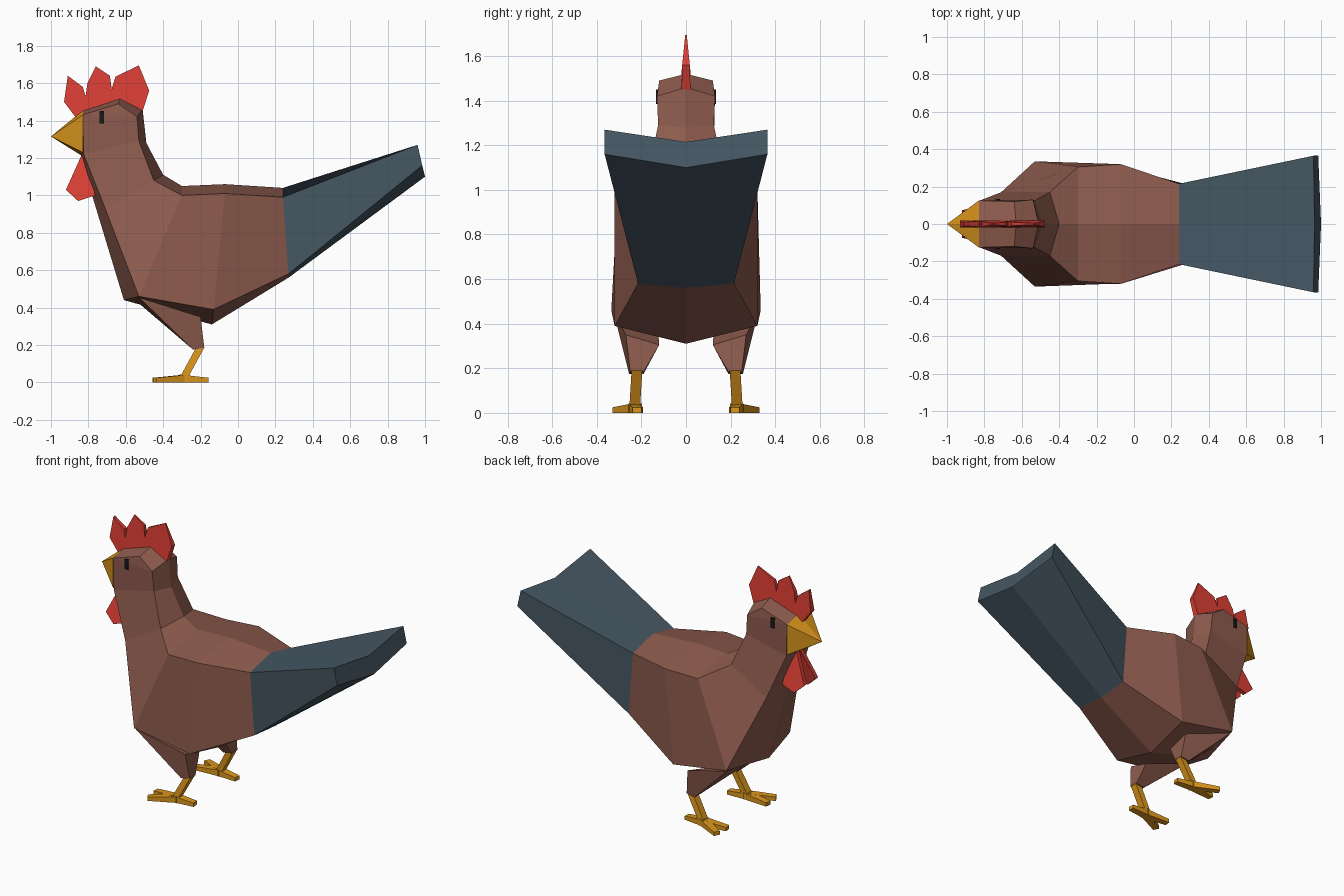
import bpy, bmesh
from mathutils import Vector

if "Cube" in bpy.data.objects:
    bpy.data.objects.remove(bpy.data.objects["Cube"])


def material(name, rgb):
    m = bpy.data.materials.new(name)
    m.diffuse_color = (*rgb, 1)
    m.use_nodes = True
    m.node_tree.nodes["Principled BSDF"].inputs["Base Color"].default_value = m.diffuse_color
    return m


BROWN = material("brown_feathers", (0.27, 0.105, 0.075))
BLUE = material("tail_feathers", (0.06, 0.095, 0.125))
RED = material("red_skin", (0.72, 0.05, 0.035))
ORANGE = material("orange_horn", (0.72, 0.31, 0.012))
BLACK = material("eye_black", (0.01, 0.01, 0.01))


def loft(name, rings, mat, cap_start=True, cap_end=True):
    """Skin a list of equal-length closed rings."""
    bm = bmesh.new()
    vs = [[bm.verts.new(p) for p in r] for r in rings]
    n = len(rings[0])
    for a, b in zip(vs, vs[1:]):
        for i in range(n):
            j = (i + 1) % n
            bm.faces.new((a[i], a[j], b[j], b[i]))
    if cap_start:
        bm.faces.new(vs[0])
    if cap_end:
        bm.faces.new(vs[-1])
    bmesh.ops.remove_doubles(bm, verts=bm.verts, dist=1e-4)
    bmesh.ops.recalc_face_normals(bm, faces=bm.faces)
    me = bpy.data.meshes.new(name)
    bm.to_mesh(me)
    bm.free()
    me.materials.append(mat)
    ob = bpy.data.objects.new(name, me)
    bpy.context.collection.objects.link(ob)
    return ob


def sym(c, s, s2, c2):
    """Six-sided ring from centre, side, side, centre points."""
    flip = lambda p: (p[0], -p[1], p[2])
    return [c, s, s2, c2, flip(s2), flip(s)]


def bar(name, a, b, sa, sb, mat, axes):
    """Tapered square bar from a to b; axes span the cross-section."""
    u, v = Vector(axes[0]), Vector(axes[1])
    ring = lambda p, s: [Vector(p) + u * i * s[0] + v * j * s[1]
                         for i, j in ((-1, -1), (1, -1), (1, 1), (-1, 1))]
    return loft(name, [ring(a, sa), ring(b, sb)], mat)


# Body and neck, from the neck top to the tail root
neck_top = sym((-0.84, 0, 1.22), (-0.825, 0.125, 1.22), (-0.53, 0.125, 1.29), (-0.49, 0, 1.28))
tail_root = sym((0.27, 0, 0.56), (0.27, 0.215, 0.58), (0.24, 0.215, 0.99), (0.24, 0, 1.04))
loft("body", [
    neck_top,
    sym((-0.78, 0, 1.0), (-0.71, 0.17, 0.93), (-0.45, 0.17, 1.08), (-0.40, 0, 1.11)),
    sym((-0.61, 0, 0.44), (-0.53, 0.335, 0.46), (-0.30, 0.305, 1.0), (-0.30, 0, 1.05)),
    sym((-0.14, 0, 0.31), (-0.13, 0.32, 0.39), (-0.07, 0.32, 1.01), (-0.07, 0, 1.06)),
    tail_root], BROWN)

# Head with a ridged crown
crown, crown_side = (-0.63, 0, 1.52), (-0.64, 0.12, 1.49)
loft("head", [
    neck_top,
    sym((-0.83, 0, 1.455), (-0.83, 0.125, 1.43), (-0.54, 0.13, 1.42), (-0.51, 0, 1.46)),
    sym(crown, crown_side, crown_side, crown)], BROWN, cap_end=False)

# Tail
loft("tail", [
    tail_root,
    sym((1.0, 0, 1.10), (0.985, 0.365, 1.16), (0.96, 0.365, 1.27), (0.965, 0, 1.215))], BLUE)

# Beak
tip = (-1.0, 0, 1.315)
loft("beak", [
    sym((-0.83, 0, 1.455), (-0.83, 0.125, 1.43), (-0.83, 0.125, 1.23), (-0.84, 0, 1.215)),
    [tip] * 6], ORANGE, cap_end=False)

# Comb, thinning towards its points
comb = [(-0.80, 1.42), (-0.87, 1.42), (-0.93, 1.50), (-0.91, 1.64), (-0.83, 1.58),
        (-0.815, 1.53), (-0.805, 1.60), (-0.76, 1.69), (-0.685, 1.64), (-0.675, 1.57),
        (-0.655, 1.635), (-0.53, 1.695), (-0.475, 1.56), (-0.51, 1.45), (-0.63, 1.47)]
loft("comb", [[(x, s * min(0.02, 0.003 + 0.1 * (1.70 - z)), z) for x, z in comb]
              for s in (-1, 1)], RED)

wattle = [(-0.83, 1.23), (-0.92, 1.03), (-0.855, 0.97), (-0.765, 1.0), (-0.78, 1.15)]
Y, Z, X = (0, 1, 0), (0, 0, 1), (1, 0, 0)
for side, s in (("left", -1), ("right", 1)):
    # Wattle, splayed outwards at the bottom
    loft(f"{side}_wattle", [[(x, s * (w + 0.22 * (1.23 - z)), z) for x, z in wattle]
                            for w in (0.0, 0.03)], RED)
    # Eye
    bar(f"{side}_eye", (-0.728, s * 0.11, 1.417), (-0.728, s * 0.134, 1.417),
        (0.012, 0.033), (0.012, 0.033), BLACK, (X, Z))
    # Thigh
    loft(f"{side}_thigh", [
        [(x, s * y, z) for x, y, z in ring] for ring in (
            [(-0.53, 0.325, 0.455), (-0.20, 0.27, 0.35), (-0.20, 0.12, 0.305), (-0.55, 0.13, 0.44)],
            [(-0.24, 0.255, 0.175), (-0.18, 0.25, 0.185), (-0.18, 0.19, 0.185), (-0.24, 0.19, 0.175)])],
        BROWN)
    # Shank
    bar(f"{side}_shank", (-0.20, s * 0.22, 0.19), (-0.29, s * 0.23, 0.025),
        (0.022, 0.024), (0.022, 0.024), ORANGE, (X, Y))
    # Toes
    for toe, end in (("outer", (-0.445, 0.312)), ("inner", (-0.455, 0.213)), ("back", (-0.16, 0.22))):
        d = Vector((end[0] + 0.29, s * (end[1] - 0.23), 0)).normalized()
        bar(f"{side}_{toe}_toe", Vector((-0.29, s * 0.23, 0.021)) - d * 0.02,
            (end[0], s * end[1], 0.0125), (0.027, 0.021), (0.02, 0.0125), ORANGE,
            ((-d.y, d.x, 0), Z))
